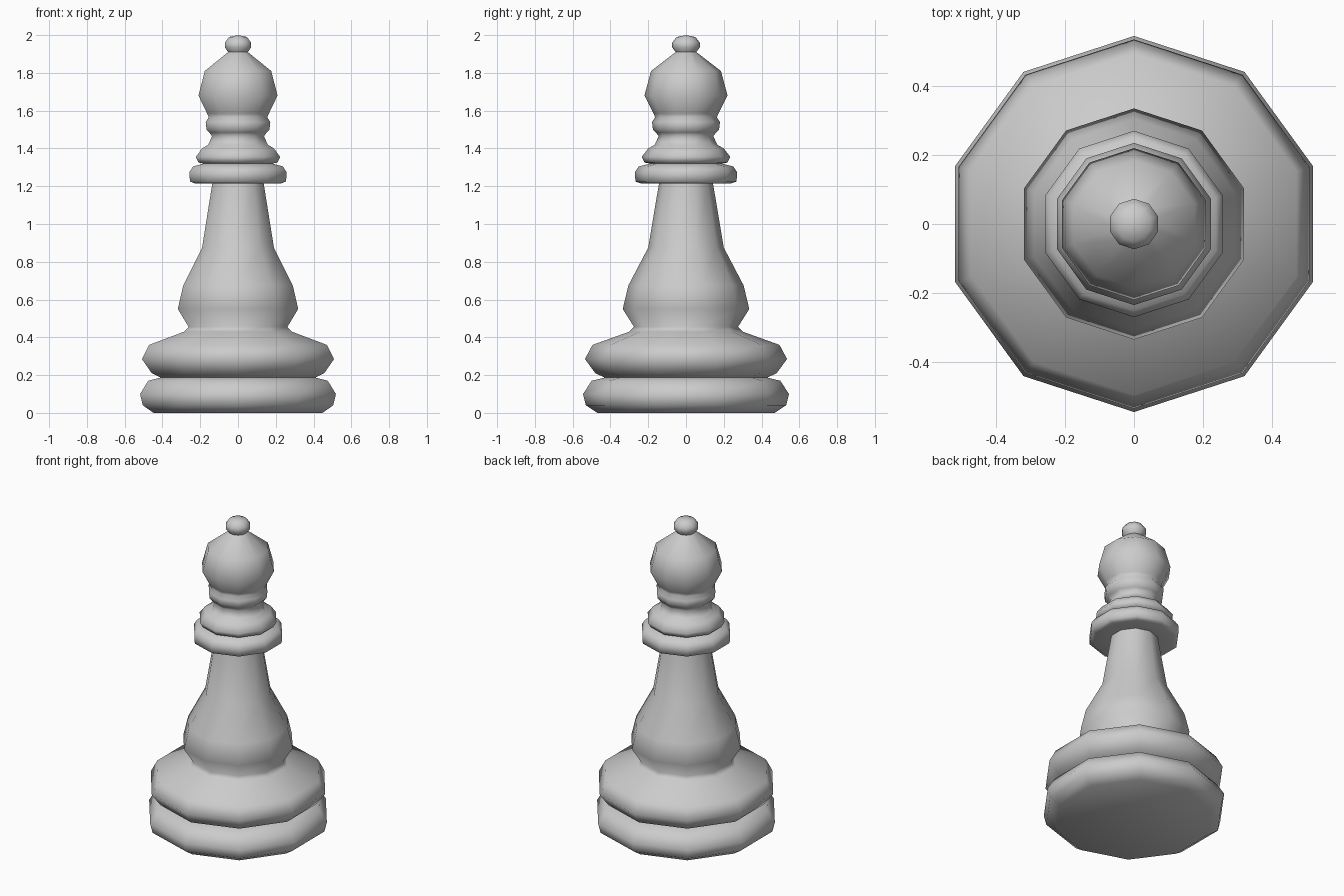
import bpy, bmesh, math

if "Cube" in bpy.data.objects:
    bpy.data.objects.remove(bpy.data.objects["Cube"])

SIDES = 10

# Profile as (corner radius, height), from foot to tip
foot = [(0.47, 0.0), (0.53, 0.04), (0.545, 0.1), (0.5, 0.17), (0.43, 0.187)]
upper_base = [(0.48, 0.21), (0.535, 0.285), (0.495, 0.36), (0.3, 0.43), (0.275, 0.455)]
stem = [(0.335, 0.55), (0.305, 0.675), (0.2, 0.875), (0.143, 1.215)]
wide_collar = [(0.24, 1.215), (0.268, 1.225), (0.27, 1.275), (0.25, 1.305), (0.19, 1.32)]
small_collar = [(0.22, 1.325), (0.235, 1.355), (0.2, 1.4), (0.165, 1.42), (0.145, 1.465)]
head = [(0.16, 1.485), (0.175, 1.5), (0.18, 1.54), (0.163, 1.565),
        (0.172, 1.585), (0.22, 1.68), (0.185, 1.81), (0.055, 1.91)]
knob = [(0.073, 1.935), (0.073, 1.96), (0.05, 1.99)]
profile = foot + upper_base + stem + wide_collar + small_collar + head + knob

# Lathe the profile with a corner pointing along +y and -y
bm = bmesh.new()
rings = []
for r, z in profile:
    angles = [math.pi / 2 + 2 * math.pi * i / SIDES for i in range(SIDES)]
    rings.append([bm.verts.new((r * math.cos(a), r * math.sin(a), z)) for a in angles])
for low, high in zip(rings, rings[1:]):
    for i in range(SIDES):
        j = (i + 1) % SIDES
        bm.faces.new((low[i], low[j], high[j], high[i]))

# Flat underside and the tip of the knob
bm.faces.new(rings[0][::-1])
tip = bm.verts.new((0, 0, 2.0))
for i in range(SIDES):
    bm.faces.new((rings[-1][i], rings[-1][(i + 1) % SIDES], tip))
bmesh.ops.recalc_face_normals(bm, faces=bm.faces)

mesh = bpy.data.meshes.new("chess_bishop")
bm.to_mesh(mesh)
bm.free()
piece = bpy.data.objects.new("chess_bishop", mesh)
bpy.context.collection.objects.link(piece)

# Smooth shading with the tight grooves kept sharp
bpy.context.view_layer.objects.active = piece
piece.select_set(True)
bpy.ops.object.shade_smooth_by_angle(angle=math.radians(75))
